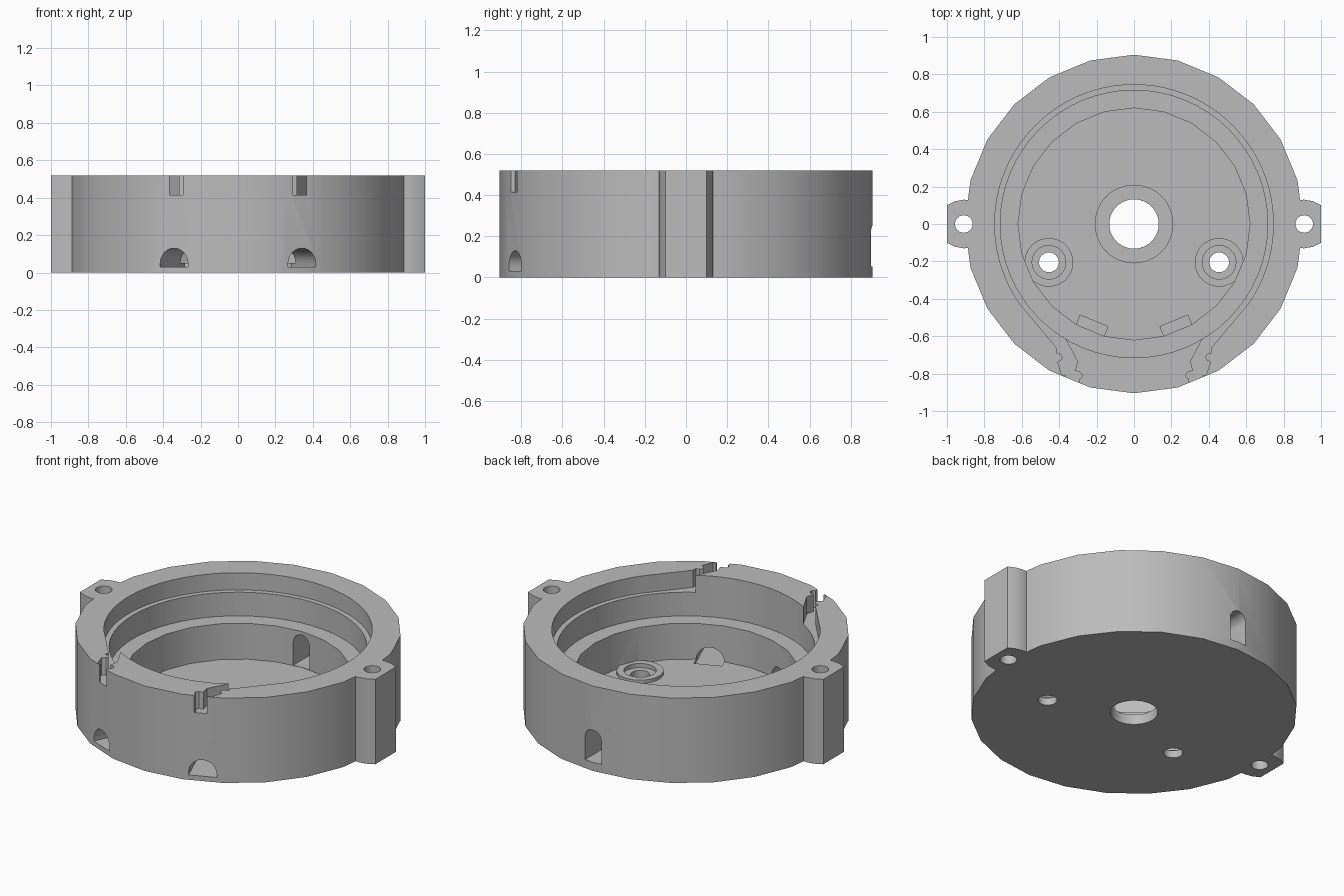
import bpy, bmesh, math
from mathutils import Matrix

if "Cube" in bpy.data.objects:
    bpy.data.objects.remove(bpy.data.objects["Cube"])

TOP = 0.52       # overall height
FLOOR = 0.05     # cavity floor
SHELF = 0.27     # lower shelf in the cavity
LEDGE = 0.415    # lid ledge and cable groove floor

grey = bpy.data.materials.new("light_grey")
grey.diffuse_color = (0.5, 0.5, 0.5, 1)
grey.use_nodes = True
grey.node_tree.nodes["Principled BSDF"].inputs["Base Color"].default_value = grey.diffuse_color


def prism(name, pts, z0, z1, matrix=None):
    """Extrude an outline from z0 to z1."""
    bm = bmesh.new()
    face = bm.faces.new([bm.verts.new((x, y, z0)) for x, y in pts])
    ext = bmesh.ops.extrude_face_region(bm, geom=[face])
    for v in ext["geom"]:
        if isinstance(v, bmesh.types.BMVert):
            v.co.z = z1
    bmesh.ops.recalc_face_normals(bm, faces=bm.faces)
    if matrix:
        bm.transform(matrix)
    mesh = bpy.data.meshes.new(name)
    bm.to_mesh(mesh)
    bm.free()
    mesh.materials.append(grey)
    ob = bpy.data.objects.new(name, mesh)
    bpy.context.collection.objects.link(ob)
    return ob


def arc(r, a0, a1, n, cx=0, cy=0):
    """Points along an arc, angles in degrees."""
    out = []
    for i in range(n + 1):
        a = math.radians(a0 + (a1 - a0) * i / n)
        out.append((cx + r * math.cos(a), cy + r * math.sin(a)))
    return out


def disc(name, r, z0, z1, n, cx=0, cy=0):
    return prism(name, arc(r, 0, 360, n, cx, cy)[:-1], z0, z1)


def combine(target, tool, op):
    """Apply a boolean and remove the tool."""
    tool.hide_render = True
    mod = target.modifiers.new(op, "BOOLEAN")
    mod.operation = op
    mod.solver = "EXACT"
    mod.object = tool
    bpy.context.view_layer.objects.active = target
    bpy.ops.object.modifier_apply(modifier=mod.name)
    bpy.data.objects.remove(tool, do_unlink=True)


def add(tool):
    combine(housing, tool, "UNION")


def cut(tool):
    combine(housing, tool, "DIFFERENCE")


def tunnel(name, half, z0, z1, angle, r0, r1):
    """Arched radial cutter through the wall at an angle in degrees."""
    a = math.radians(angle)
    pts = [(-half, z0), (half, z0)] + arc(half, 0, 180, 12, 0, z1 - half)
    # local x -> tangent, local y -> up, local z -> radial
    m = Matrix(((-math.sin(a), 0, math.cos(a), 0),
                (math.cos(a), 0, math.sin(a), 0),
                (0, 1, 0, 0), (0, 0, 0, 1)))
    return prism(name, pts, r0, r1, m)


# Round body with 24 sides
housing = disc("housing", 0.905, 0, TOP, 24)

# Screw ears on both sides
for s in (1, -1):
    half = [(0.8, 0.125), (0.91, 0.13), (0.955, 0.122), (1.0, 0.1)]
    outline = half + [(x, -y) for x, y in reversed(half)]
    add(prism("ear", [(s * x, y) for x, y in outline], 0, TOP))

# Stepped cavity
cut(disc("upper_cavity", 0.715, SHELF, TOP + 0.1, 64))
cut(disc("lower_cavity", 0.62, FLOOR, SHELF + 0.1, 24))

# Lid ledge running into two cable grooves at the front
groove = [(0.415, -0.66), (0.415, -0.69), (0.393, -0.692), (0.38, -0.71),
          (0.39, -0.728), (0.408, -0.738), (0.385, -0.81), (0.365, -0.81),
          (0.365, -0.95), (0.295, -0.95), (0.295, -0.83), (0.28, -0.82),
          (0.277, -0.805), (0.29, -0.79), (0.315, -0.785), (0.303, -0.735),
          (0.37, -0.605), (0.30, -0.48)]
outline = arc(0.745, -35, 215, 60)
outline += [(-x, y) for x, y in groove] + list(reversed(groove))
cut(prism("lid_recess", outline, LEDGE, TOP + 0.1))

# Raised rings on the floor
add(disc("hub_ring", 0.21, 0.02, FLOOR + 0.012, 48))
for s in (1, -1):
    add(disc("screw_boss", 0.13, 0.02, FLOOR + 0.02, 40, s * 0.455, -0.205))

# Holes through the floor and ears
cut(disc("hub_hole", 0.132, -0.1, 0.2, 40))
for s in (1, -1):
    cut(disc("boss_counterbore", 0.09, 0.045, 0.2, 32, s * 0.455, -0.205))
    cut(disc("boss_hole", 0.053, -0.1, 0.2, 24, s * 0.455, -0.205))
    cut(disc("ear_hole", 0.047, -0.1, TOP + 0.1, 24, s * 0.91, 0))

# Arched cable openings: two at the front, a taller one at the back
for angle in (-67.6, -112.4):
    cut(tunnel("front_opening", 0.08, 0.03, 0.13, angle, 0.56, 1.0))
cut(tunnel("back_opening", 0.055, 0.052, 0.25, 90, 0.56, 1.0))

# Smooth curved walls, keep edges sharp
bpy.ops.object.select_all(action="DESELECT")
housing.select_set(True)
bpy.context.view_layer.objects.active = housing
bpy.ops.object.shade_smooth_by_angle(angle=math.radians(30))
